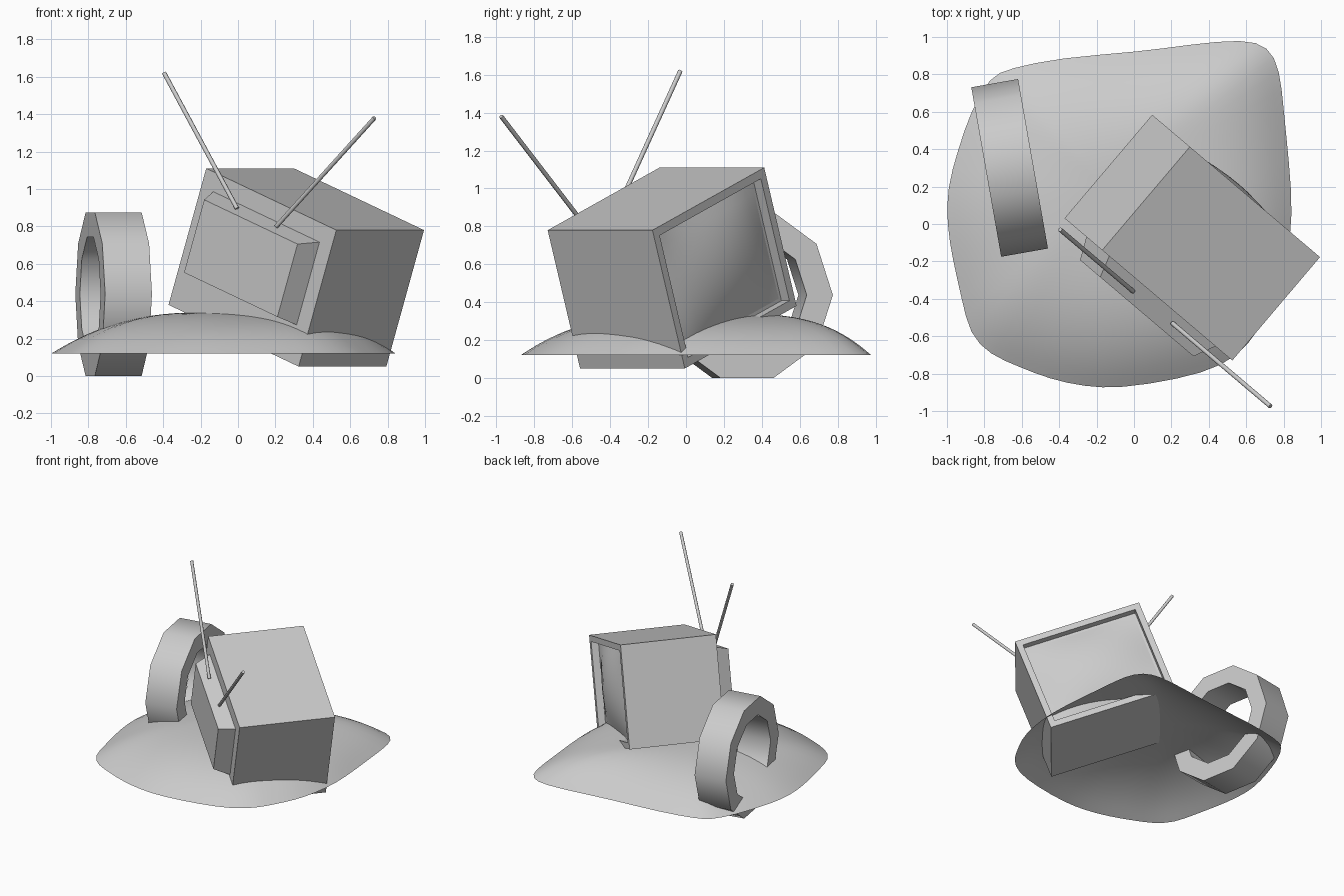
import bpy, bmesh, math
from mathutils import Matrix, Vector

if "Cube" in bpy.data.objects:
    bpy.data.objects.remove(bpy.data.objects["Cube"])


def finish(name, bm, matrix=None, smooth=None, fix=True):
    if matrix:
        bm.transform(matrix)
    if fix:
        bmesh.ops.recalc_face_normals(bm, faces=bm.faces)
    mesh = bpy.data.meshes.new(name)
    bm.to_mesh(mesh)
    bm.free()
    ob = bpy.data.objects.new(name, mesh)
    bpy.context.collection.objects.link(ob)
    if smooth:
        bpy.ops.object.select_all(action='DESELECT')
        ob.select_set(True)
        bpy.context.view_layer.objects.active = ob
        bpy.ops.object.shade_smooth_by_angle(angle=math.radians(smooth))
    return ob


# Sand mound: open shell falling from a peak to an irregular outline
outline = [(-1, .19), (-.94, .40), (-.87, .61), (-.77, .79), (-.67, .83), (-.40, .89), (.03, .92),
           (.30, .96), (.59, .99), (.72, .95), (.78, .83), (.80, .61), (.83, .32), (.85, .05),
           (.82, -.19), (.77, -.37), (.68, -.53), (.62, -.64), (.48, -.76), (.24, -.83),
           (-.08, -.88), (-.26, -.87), (-.45, -.83), (-.61, -.765), (-.77, -.70), (-.88, -.59),
           (-.92, -.40), (-.97, -.19), (-1, 0)]
peak = Vector((-.15, .20))
rim_z, height, rings = .12, .22, 12
bm = bmesh.new()
top = bm.verts.new((peak.x, peak.y, rim_z + height))
prev = None
for i in range(1, rings + 1):
    r = i / rings
    ring = []
    for p in outline:
        off = Vector(p) - peak
        power = 3.1 + .8 * math.cos(math.atan2(off.y, off.x) + math.radians(30))
        q = peak + off * r
        ring.append(bm.verts.new((q.x, q.y, rim_z + height * (1 - r ** power))))
    n = len(ring)
    for j in range(n):
        k = (j + 1) % n
        if prev:
            bm.faces.new((prev[k], prev[j], ring[j], ring[k]))
        else:
            bm.faces.new((top, ring[j], ring[k]))
    prev = ring
bmesh.ops.recalc_face_normals(bm, faces=bm.faces)
if sum(f.normal.z for f in bm.faces) < 0:
    bmesh.ops.reverse_faces(bm, faces=bm.faces)
mound = finish("sand_mound", bm, smooth=60, fix=False)
mound.modifiers.new("soften", 'SUBSURF').levels = 1
mound.modifiers["soften"].render_levels = 1

# Tyre: ten-sided ring standing in the sand
bm = bmesh.new()
loops = []
for x, r in ((-.127, .46), (.127, .46), (.127, .32), (-.127, .32)):
    loops.append([bm.verts.new((x, r * math.cos(i * math.tau / 10), r * math.sin(i * math.tau / 10)))
                  for i in range(10)])
for s in range(4):
    a, b = loops[s], loops[(s + 1) % 4]
    for i in range(10):
        j = (i + 1) % 10
        bm.faces.new((a[i], a[j], b[j], b[i]))
finish("tyre", bm, Matrix.Translation((-.665, .30, .4375)) @ Matrix.Rotation(math.radians(10), 4, 'Z'),
       smooth=40)

# Television frame: x along the width, y towards the screen, z up, origin at one top corner
tv = (Matrix.Translation((-.17, -.14, 1.11)) @ Matrix.Rotation(math.radians(-40.3), 4, 'Z')
      @ Matrix.Rotation(math.radians(19.9), 4, 'Y'))
W, D, H = .97, .725, .776
INSET, RECESS = .065, .055

# Television case with a recess on the screen side
bm = bmesh.new()
bmesh.ops.create_cube(bm, size=1, matrix=Matrix.Translation((W / 2, D / 2, -H / 2))
                      @ Matrix.Diagonal((W, D, H, 1)))
bm.normal_update()
front = max(bm.faces, key=lambda f: f.normal.y)
bmesh.ops.inset_region(bm, faces=[front], thickness=INSET)
pit = bmesh.ops.extrude_face_region(bm, geom=[front])["geom"]
bmesh.ops.translate(bm, verts=[g for g in pit if isinstance(g, bmesh.types.BMVert)], vec=(0, -RECESS, 0))
if front.is_valid:
    bmesh.ops.delete(bm, geom=[front], context='FACES_ONLY')
finish("television_case", bm, tv)

# Bulging screen glass
bm = bmesh.new()
bmesh.ops.create_grid(bm, x_segments=12, y_segments=12, size=1)
for v in bm.verts:
    x, y = v.co.x, v.co.y
    bulge = .07 * (1 - x * x) * (1 - y * y)
    v.co = (W / 2 - x * (W / 2 - INSET), D - RECESS + .002 + bulge, -H / 2 + y * (H / 2 - INSET))
finish("screen", bm, tv, smooth=40, fix=False)

# Tapered housing on the rear of the television
bm = bmesh.new()
bmesh.ops.create_cube(bm, size=1)
for v in bm.verts:
    outer = v.co.y < 0
    k = .87 if outer else 1
    v.co = (.485 + v.co.x * .80 * k, -.117 if outer else .01, -.336 + v.co.z * .476 * k)
finish("rear_housing", bm, tv)


# Antenna rods
def rod(name, a, b):
    a, b = Vector(a), Vector(b)
    m = Matrix.Translation((a + b) / 2) @ (b - a).to_track_quat('Z', 'Y').to_matrix().to_4x4()
    bm = bmesh.new()
    bmesh.ops.create_cone(bm, cap_ends=True, segments=8, radius1=.012, radius2=.012,
                          depth=(b - a).length, matrix=m)
    finish(name, bm, smooth=50)


rod("antenna_left", (-.005, -.36, .895), (-.395, -.03, 1.62))
rod("antenna_right", (.205, -.53, .80), (.73, -.975, 1.38))
